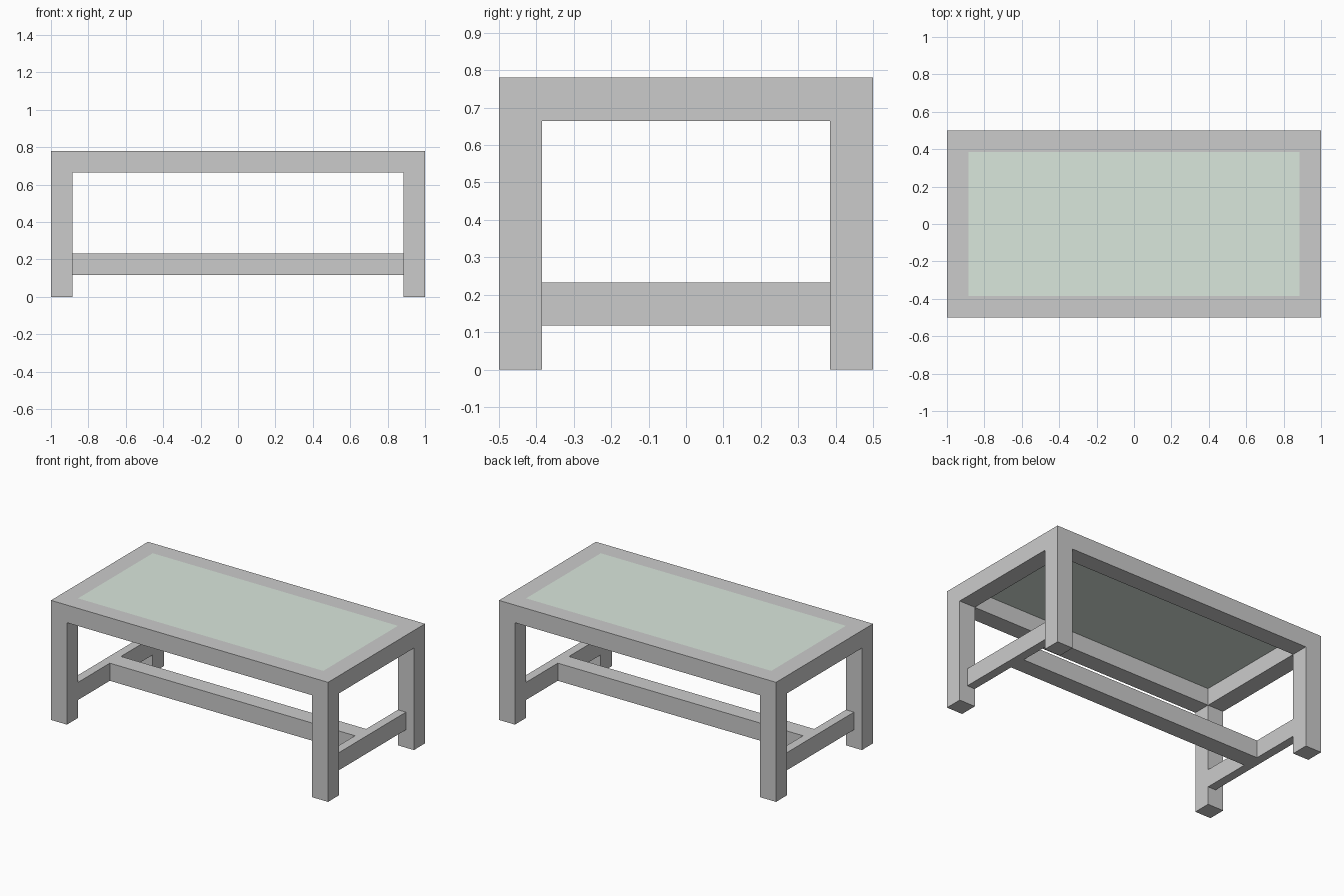
import bpy

if "Cube" in bpy.data.objects:
    bpy.data.objects.remove(bpy.data.objects["Cube"])

W = 0.115          # timber width
H = 0.78           # table height
X, Y = 1.0, 0.5    # half length, half depth


def box(name, x0, x1, y0, y1, z0, z1):
    bpy.ops.mesh.primitive_cube_add(
        size=1, location=((x0 + x1) / 2, (y0 + y1) / 2, (z0 + z1) / 2))
    ob = bpy.context.object
    ob.name = name
    ob.scale = (x1 - x0, y1 - y0, z1 - z0)
    bpy.ops.object.transform_apply(location=False, rotation=False, scale=True)
    return ob


def span(sign, inner, outer):
    return sorted((sign * inner, sign * outer))


# Four square legs flush with the table top
for sx, side in ((-1, "left"), (1, "right")):
    for sy, end in ((-1, "front"), (1, "back")):
        box(f"{end}_{side}_leg", *span(sx, X - W, X), *span(sy, Y - W, Y), 0, H)

# Top frame rails between the legs
for s, end in ((-1, "front"), (1, "back")):
    box(f"{end}_rail", -X + W, X - W, *span(s, Y - W, Y), H - W, H)
for s, side in ((-1, "left"), (1, "right")):
    box(f"{side}_rail", *span(s, X - W, X), -Y + W, Y - W, H - W, H)

    # Side stretchers, half as thick, flush with the inside of the legs
    box(f"{side}_stretcher", *span(s, X - W, X - W / 2), -Y + W, Y - W, 0.117, 0.232)

# Long centre stretcher
box("centre_stretcher", -X + W, X - W, -W / 2, W / 2, 0.117, 0.232)

# Thin tinted panel set flush into the frame
panel = box("top_panel", -X + W, X - W, -Y + W, Y - W, H - 0.004, H)
tint = bpy.data.materials.new("pale_green")
tint.diffuse_color = (0.70, 0.80, 0.72, 1)
tint.use_nodes = True
tint.node_tree.nodes["Principled BSDF"].inputs["Base Color"].default_value = tint.diffuse_color
panel.data.materials.append(tint)
